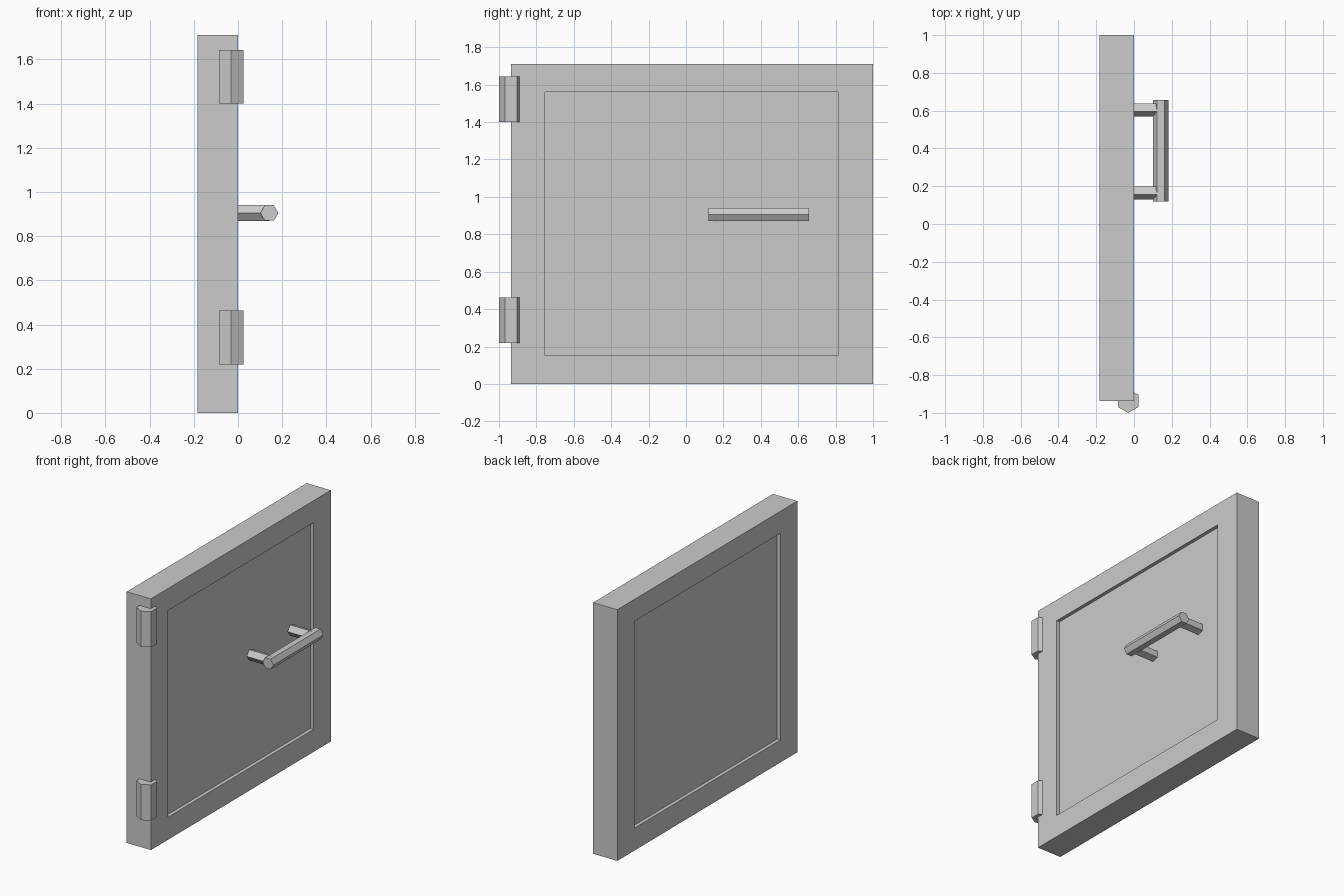
import bpy, bmesh
from math import cos, sin, pi
from mathutils import Vector

if "Cube" in bpy.data.objects:
    bpy.data.objects.remove(bpy.data.objects["Cube"])


def finish(name, bm):
    bmesh.ops.recalc_face_normals(bm, faces=bm.faces)
    mesh = bpy.data.meshes.new(name)
    bm.to_mesh(mesh)
    bm.free()
    obj = bpy.data.objects.new(name, mesh)
    bpy.context.collection.objects.link(obj)
    return obj


def prism(name, start, sweep, first, sides, radius):
    """Regular prism: extruded along sweep, with one corner pointing along first."""
    start, sweep, first = Vector(start), Vector(sweep), Vector(first)
    second = sweep.normalized().cross(first)
    bm = bmesh.new()
    ring = []
    for i in range(sides):
        a = 2 * pi * i / sides
        ring.append(bm.verts.new(start + radius * (cos(a) * first + sin(a) * second)))
    base = bm.faces.new(ring)
    ext = bmesh.ops.extrude_face_region(bm, geom=[base], use_keep_orig=True)
    top = [g for g in ext["geom"] if isinstance(g, bmesh.types.BMVert)]
    bmesh.ops.translate(bm, vec=sweep, verts=top)
    return finish(name, bm)


# Door slab with a shallow recessed panel on both large faces
X0, X1, Y0, Y1, Z1 = -0.183, -0.001, -0.936, 1.0, 1.71
PY0, PY1, PZ0, PZ1, DEPTH = -0.754, 0.813, 0.153, 1.56, 0.024
bm = bmesh.new()
bmesh.ops.create_cube(bm, size=1)
for v in bm.verts:
    v.co = (X1 if v.co.x > 0 else X0, Y1 if v.co.y > 0 else Y0, Z1 if v.co.z > 0 else 0)
bm.normal_update()
panels = [f for f in bm.faces if abs(f.normal.x) > 0.9]
bmesh.ops.inset_individual(bm, faces=panels, thickness=0.15)
for f in panels:
    for v in f.verts:
        v.co.y = PY1 if v.co.y > 0 else PY0
        v.co.z = PZ1 if v.co.z > Z1 / 2 else PZ0
    inward = -DEPTH * f.normal
    floor = bmesh.ops.extrude_discrete_faces(bm, faces=[f])["faces"][0]
    bmesh.ops.translate(bm, vec=inward, verts=floor.verts[:])
finish("door_slab", bm)

# Hexagonal hinge barrels on the hinge edge
for name, z in (("lower_hinge", 0.22), ("upper_hinge", 1.40)):
    prism(name, (-0.031, -0.9365, z), (0, 0, 0.243), (0, -1, 0), 6, 0.0635)

# Hexagonal handle bar
prism("handle_bar", (0.142, 0.12, 0.905), (0, 0.537, 0), (1, 0, 0), 6, 0.0405)

# Five-sided handle posts rooted in the recessed panel
for name, y in (("handle_post_near", 0.168), ("handle_post_far", 0.608)):
    prism(name, (X1 - DEPTH, y, 0.905), (0.142 - X1 + DEPTH, 0, 0), (0, -1, 0), 5, 0.038)
